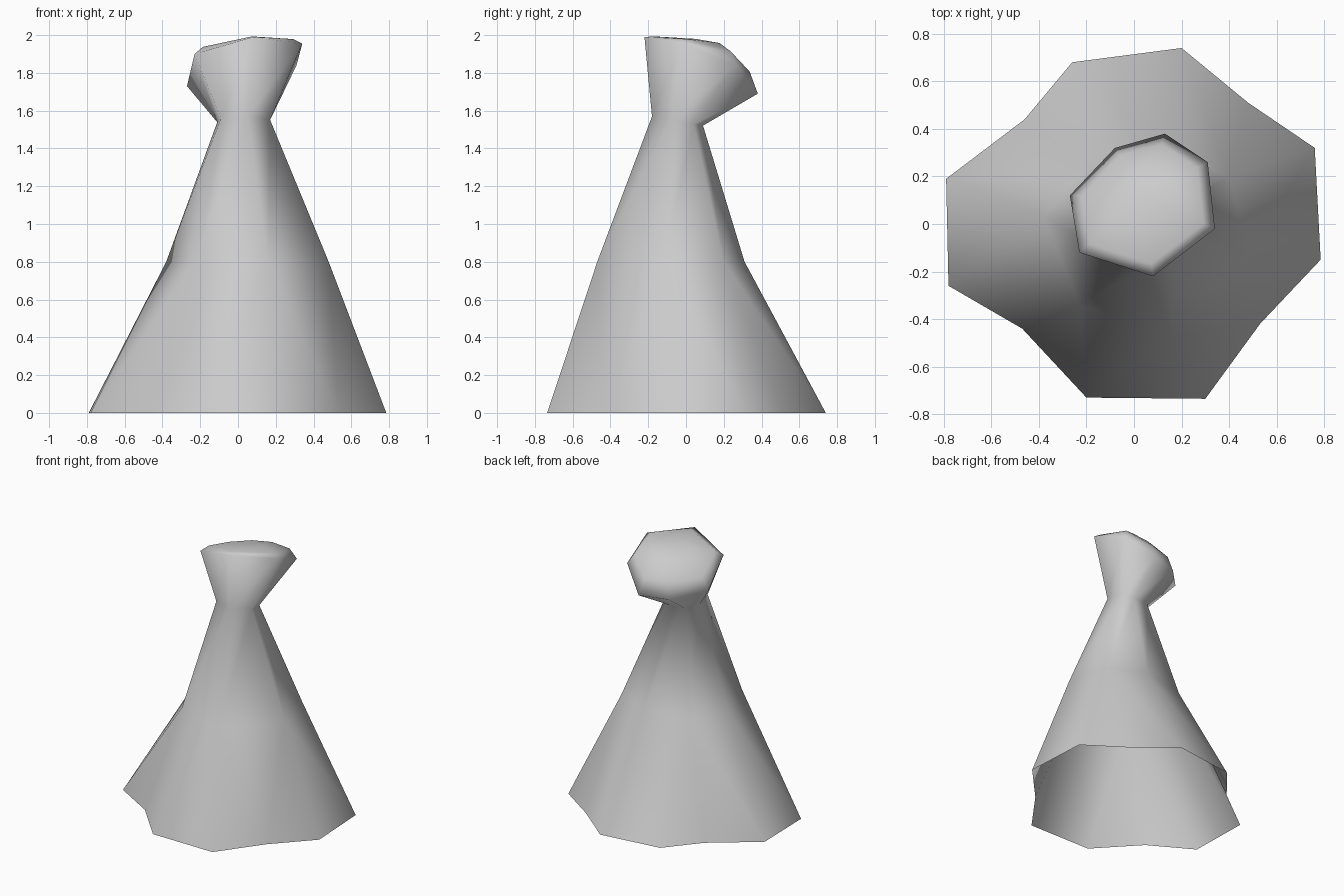
import bpy, bmesh, math
from mathutils import Vector

cube = bpy.data.objects.get("Cube")
if cube:
    bpy.data.objects.remove(cube)

grey = bpy.data.materials.new("plain_grey")
grey.use_nodes = True
grey.diffuse_color = (0.6, 0.6, 0.6, 1)
grey.node_tree.nodes["Principled BSDF"].inputs["Base Color"].default_value = (0.6, 0.6, 0.6, 1)

# Outlines run counter-clockwise from the front
MOUTH = [Vector(p) for p in [
    (0.08, -0.22, 1.99), (0.34, -0.02, 1.955), (0.31, 0.26, 1.84), (0.13, 0.38, 1.69),
    (-0.08, 0.32, 1.69), (-0.27, 0.12, 1.73), (-0.23, -0.12, 1.90)]]
NECK = [(0.05, -0.18), (0.17, -0.08), (0.15, 0.04), (0.07, 0.09),
        (-0.05, 0.08), (-0.11, -0.01), (-0.09, -0.13)]
WAIST = [(0.16, -0.47), (0.48, -0.12), (0.40, 0.20), (0.14, 0.31),
         (-0.20, 0.24), (-0.38, 0.03), (-0.23, -0.34)]
HEM = [(0.30, -0.735), (0.53, -0.42), (0.785, -0.15), (0.76, 0.32), (0.48, 0.51), (0.20, 0.74),
       (-0.26, 0.68), (-0.46, 0.44), (-0.79, 0.19), (-0.78, -0.26), (-0.47, -0.44), (-0.20, -0.73)]


def add_ring(bm, points):
    return [bm.verts.new(p) for p in points]


def bridge(bm, low, high):
    """Join equal rings with quads."""
    n = len(low)
    for i in range(n):
        j = (i + 1) % n
        bm.faces.new((low[i], low[j], high[j], high[i]))


def zip_rings(bm, low, high):
    """Join rings of different counts with triangles, matched by angle."""
    def ordered(ring):
        mid = sum((v.co for v in ring), Vector()) / len(ring)
        pairs = sorted((math.atan2(v.co.y - mid.y, v.co.x - mid.x), k) for k, v in enumerate(ring))
        ang = [a for a, k in pairs]
        verts = [ring[k] for a, k in pairs]
        return ang + [ang[0] + math.tau], verts + [verts[0]]
    la, lv = ordered(low)
    ha, hv = ordered(high)
    i = j = 0
    while i < len(low) or j < len(high):
        if j == len(high) or (i < len(low) and la[i + 1] <= ha[j + 1]):
            bm.faces.new((lv[i], lv[i + 1], hv[j]))
            i += 1
        else:
            bm.faces.new((lv[i], hv[j + 1], hv[j]))
            j += 1


# Cloth body: open hem, waist, tied neck and flaring mouth
bm = bmesh.new()
hem = add_ring(bm, [(x, y, 0) for x, y in HEM])
waist = add_ring(bm, [(x, y, 0.8) for x, y in WAIST])
neck = add_ring(bm, [(x, y, 1.537 - 0.18 * y) for x, y in NECK])
mouth = add_ring(bm, MOUTH)
zip_rings(bm, hem, waist)
bridge(bm, waist, neck)
bridge(bm, neck, mouth)

# Domed top closing the tilted mouth, fuller towards the back
centre = Vector((0.04, 0.11, 1.83))
last = mouth
for size, lift in [(0.84, 0.067), (0.45, 0.115)]:
    points = []
    for p in MOUTH:
        offset = (p - centre) * size
        fullness = 1 + 2 * offset.y - 0.5 * offset.x
        points.append(centre + offset + Vector((0, 0, lift * fullness)))
    ring = add_ring(bm, points)
    bridge(bm, last, ring)
    last = ring
tip = bm.verts.new(centre + Vector((0, 0, 0.135)))
for i, v in enumerate(last):
    bm.faces.new((v, last[(i + 1) % len(last)], tip))

mesh = bpy.data.meshes.new("cloth_body")
bm.to_mesh(mesh)
bm.free()
mesh.materials.append(grey)
for face in mesh.polygons:
    face.use_smooth = True
body = bpy.data.objects.new("cloth_body", mesh)
bpy.context.collection.objects.link(body)
